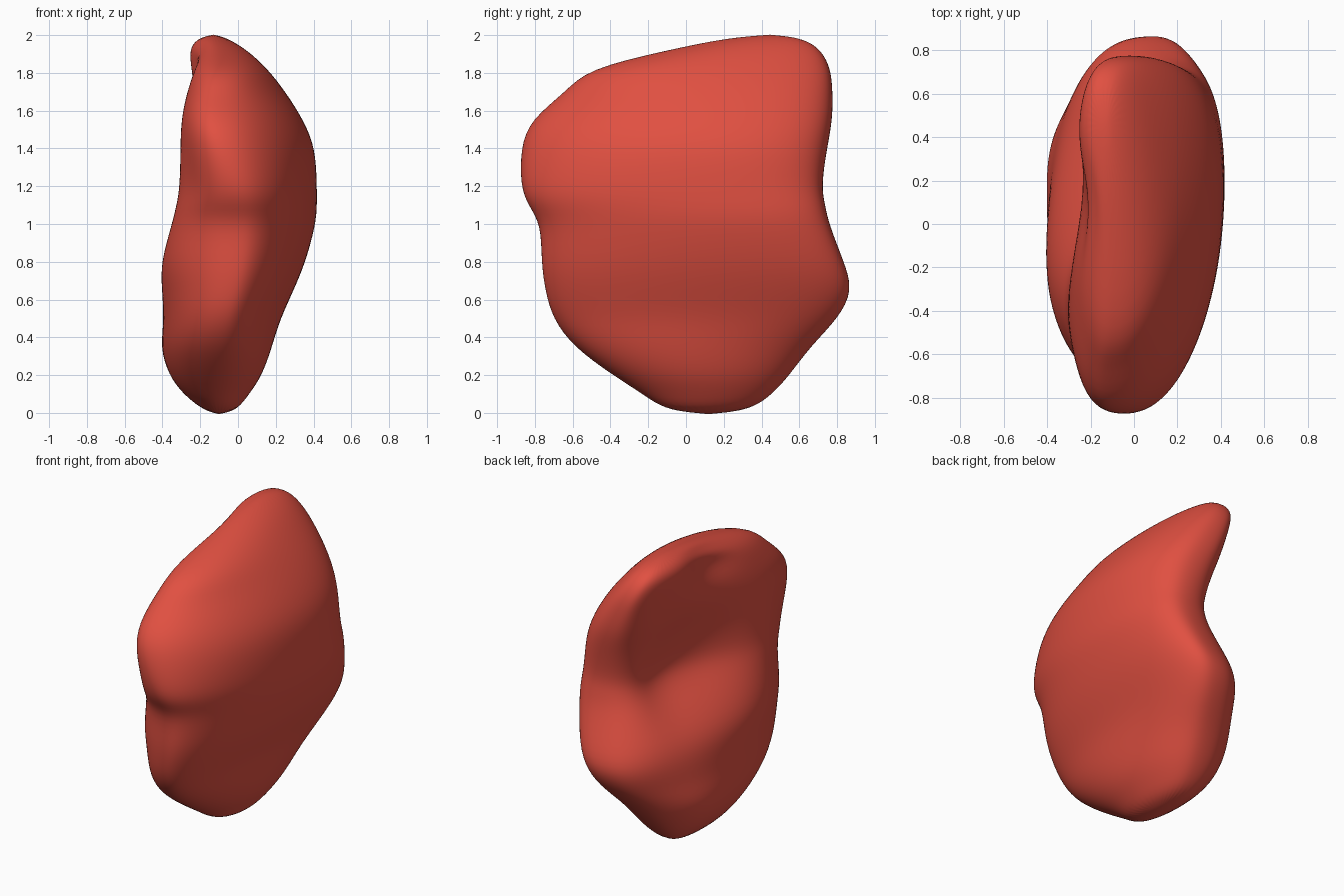
import bpy, bmesh, math

cube = bpy.data.objects.get("Cube")
if cube:
    bpy.data.objects.remove(cube, do_unlink=True)

# Horizontal sections: height, front y, back y, front tip x, back tip x, left bulge x, right bulge x
SECTIONS = [
    (.02, -.12, .35, -.11, -.12, 0, -.19),
    (.10, -.23, .46, -.12, -.12, .06, -.29),
    (.20, -.39, .55, -.11, -.10, .13, -.36),
    (.35, -.60, .66, -.09, -.05, .18, -.40),
    (.50, -.71, .81, -.06, .03, .22, -.39),
    (.65, -.75, .89, -.02, .08, .29, -.41),
    (.80, -.77, .84, .01, .14, .35, -.43),
    (1.0, -.77, .76, .02, .18, .40, -.38),
    (1.1, -.84, .74, .01, .18, .405, -.35),
    (1.2, -.88, .72, -.01, .16, .405, -.33),
    (1.4, -.88, .75, -.09, .09, .40, -.31),
    (1.55, -.83, .78, -.13, .02, .34, -.30),
    (1.7, -.64, .78, -.13, -.05, .25, -.28),
    (1.82, -.53, .77, -.10, -.10, .16, -.27),
    (1.92, -.10, .72, -.09, -.13, .05, -.265),
    (1.98, .19, .63, -.12, -.14, -.05, -.22),
]
# Hollows (or swellings if negative) on the right side: depth, y, z, spread in y, spread in z
HOLLOWS = [
    (.18, .22, 1.2, .28, .24),
    (.07, .45, 1.05, .14, .17),
    (.05, -.68, 1.24, .13, .12),
    (.08, .05, 1.86, .15, .09),
    (-.06, .42, .35, .2, .12),
]
SEGMENTS = 36


def hollow(y, z):
    return sum(d * math.exp(-((y - cy) / sy) ** 2 / 2 - ((z - cz) / sz) ** 2 / 2)
               for d, cy, cz, sy, sz in HOLLOWS)


def section_point(row, angle):
    z, front, back, tip_f, tip_b, left, right = row
    c, s = math.cos(angle), math.sin(angle)
    y = (front + back) / 2 - c * (back - front) / 2
    middle = (tip_f + tip_b) / 2
    base = middle - c * (tip_b - tip_f) / 2
    # The back end is blunter than the front
    reach = abs(s) ** (.78 if c < 0 else .95)
    if s >= 0:
        x = base + reach * (left - middle)
    else:
        x = base + reach * (right - middle + hollow(y, z))
    return x, y, z


# Body lofted through the sections
bm = bmesh.new()
rings = [[bm.verts.new(section_point(row, 2 * math.pi * i / SEGMENTS))
          for i in range(SEGMENTS)] for row in SECTIONS]
bottom = bm.verts.new((-.1, .12, -.01))
top = bm.verts.new((-.13, .45, 2.005))
for i in range(SEGMENTS):
    j = (i + 1) % SEGMENTS
    for low, high in zip(rings, rings[1:]):
        bm.faces.new((low[i], low[j], high[j], high[i]))
    bm.faces.new((bottom, rings[0][j], rings[0][i]))
    bm.faces.new((top, rings[-1][i], rings[-1][j]))
bmesh.ops.recalc_face_normals(bm, faces=bm.faces)
for face in bm.faces:
    face.smooth = True
mesh = bpy.data.meshes.new("organic_body")
bm.to_mesh(mesh)
bm.free()
body = bpy.data.objects.new("organic_body", mesh)
bpy.context.collection.objects.link(body)
subdivision = body.modifiers.new("Soft surface", 'SUBSURF')
subdivision.levels = subdivision.render_levels = 2

# Red colour
red = bpy.data.materials.new("warm_red")
red.use_nodes = True
colour = (.75, .08, .053, 1)
red.diffuse_color = colour
red.node_tree.nodes["Principled BSDF"].inputs["Base Color"].default_value = colour
mesh.materials.append(red)
